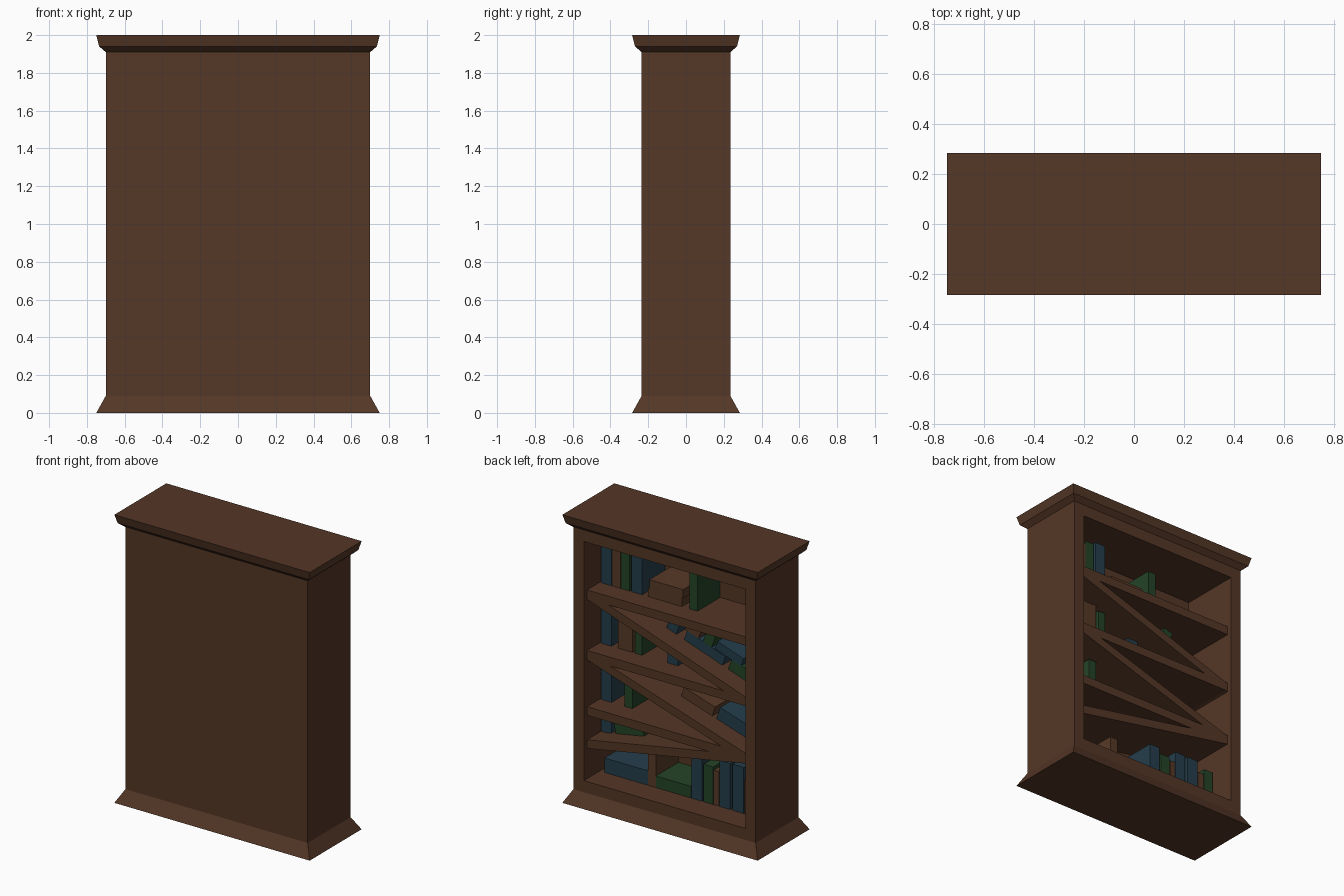
import bpy, bmesh, math
from mathutils import Matrix, Vector

if "Cube" in bpy.data.objects:
    bpy.data.objects.remove(bpy.data.objects["Cube"])


def material(name, rgb):
    m = bpy.data.materials.new(name)
    m.diffuse_color = (*rgb, 1)
    m.use_nodes = True
    m.node_tree.nodes["Principled BSDF"].inputs["Base Color"].default_value = m.diffuse_color
    return m


WOOD = material("dark wood", (0.089, 0.038, 0.0194))
BLUE = material("blue cover", (0.018, 0.048, 0.072))
GREEN = material("green cover", (0.018, 0.056, 0.020))
BROWN = material("brown cover", (0.095, 0.042, 0.020))


def finish(bm, name, mat):
    bmesh.ops.recalc_face_normals(bm, faces=bm.faces)
    me = bpy.data.meshes.new(name)
    bm.to_mesh(me)
    bm.free()
    me.materials.append(mat)
    ob = bpy.data.objects.new(name, me)
    bpy.context.collection.objects.link(ob)
    return ob


# Cabinet: rectangular rings (half width, half depth, height) joined into a shell
bm = bmesh.new()
rings = []
for w, d, z in [(.75, .285, 0), (.70, .235, .09), (.70, .235, 1.91),
                (.735, .27, 1.94), (.75, .285, 2.0)]:
    rings.append([bm.verts.new((sx * w, sy * d, z))
                  for sx, sy in ((-1, -1), (1, -1), (1, 1), (-1, 1))])
bm.faces.new(rings[0][::-1])
bm.faces.new(rings[-1])
for a, b in zip(rings, rings[1:]):
    for i in range(4):
        j = (i + 1) % 4
        bm.faces.new((a[i], a[j], b[j], b[i]))
bmesh.ops.recalc_face_normals(bm, faces=bm.faces)
# Open recess on the +y side
back = next(f for f in bm.faces if f.normal.y > 0.99)
bmesh.ops.inset_region(bm, faces=[back], thickness=0.08, use_even_offset=True)
hole = bmesh.ops.extrude_discrete_faces(bm, faces=[back])["faces"]
bmesh.ops.translate(bm, vec=(0, -0.425, 0), verts=hole[0].verts)
finish(bm, "cabinet", WOOD)

BACK, SHELF_FRONT, BOOK_FRONT = -0.19, 0.20, 0.06
THICK = 0.06


# Shelf: board between the two side walls, given top height at +x and -x ends
def shelf(name, z_left, z_right):
    bm = bmesh.new()
    prof = [(.62, z_left), (-.62, z_right), (-.62, z_right - THICK), (.62, z_left - THICK)]
    f = bm.faces.new([bm.verts.new((x, BACK, z)) for x, z in prof])
    g = bmesh.ops.extrude_face_region(bm, geom=[f])["geom"]
    bmesh.ops.translate(bm, vec=(0, SHELF_FRONT - BACK, 0),
                        verts=[v for v in g if isinstance(v, bmesh.types.BMVert)])
    finish(bm, name, WOOD)


shelf("upper_shelf", 1.48, 1.48)
shelf("upper_slanted_shelf", 1.475, 1.055)
shelf("middle_shelf", 1.06, 1.06)
shelf("middle_slanted_shelf", 1.055, 0.665)
shelf("lower_shelf", 0.67, 0.67)
shelf("lower_slanted_shelf", 0.44, 0.665)


# Book: block standing on (x centre, z), tilted about y to suit slanted boards
def book(x0, x1, z, h, mat, tilt=0.0):
    bm = bmesh.new()
    bmesh.ops.create_cube(bm, size=1)
    depth = BOOK_FRONT - BACK
    m = (Matrix.Translation(((x0 + x1) / 2, BACK + depth / 2, z))
         @ Matrix.Rotation(tilt, 4, 'Y')
         @ Matrix.Translation((0, 0, h / 2))
         @ Matrix.Diagonal((x1 - x0, depth, h, 1)))
    bmesh.ops.transform(bm, matrix=m, verts=bm.verts)
    finish(bm, "book", mat)


# Upright and flat books on level boards: (floor, [(x0, x1, height, colour)])
rows = [
    (1.48, [(.53, .61, .30, BLUE), (.46, .525, .28, BROWN), (.39, .457, .30, GREEN),
            (.295, .375, .32, BLUE), (-.13, -.07, .27, GREEN),
            (-.01, .25, .06, BROWN)]),
    (1.54, [(-.02, .24, .06, BROWN)]),
    (1.06, [(.53, .61, .30, BLUE), (.37, .48, .27, BROWN), (.295, .35, .24, GREEN),
            (.02, .10, .13, BLUE)]),
    (.67, [(.53, .61, .28, BLUE), (.37, .43, .24, GREEN)]),
    (.45, [(.53, .61, .14, BLUE)]),
    (.17, [(.25, .585, .10, BLUE), (.19, .25, .23, BROWN), (-.08, .19, .08, GREEN),
           (-.165, -.085, .30, BLUE), (-.25, -.175, .26, GREEN), (-.295, -.255, .24, BROWN),
           (-.38, -.30, .32, BLUE), (-.485, -.40, .32, BLUE), (-.535, -.49, .24, BROWN),
           (-.61, -.54, .28, GREEN)]),
]
for z, books in rows:
    for x0, x1, h, mat in books:
        book(x0, x1, z, h, mat)


# Tilted books following a slanted board: (z at +x end, z at -x end, books)
slopes = [
    (1.475, 1.055, [(.03, .11, .11, 0, BLUE), (-.33, -.02, .07, 0, BLUE),
                    (-.24, -.17, .11, .07, GREEN), (-.14, -.03, .06, .07, BROWN),
                    (-.47, -.26, .06, .08, BLUE), (-.58, -.36, .08, 0, GREEN)]),
    (1.055, 0.665, [(-.25, .0, .07, 0, BROWN), (-.57, -.27, .09, 0, BLUE)]),
    (0.44, 0.665, [(.28, .50, .08, 0, GREEN)]),
]
for za, zb, books in slopes:
    k = (za - zb) / 1.24
    for x0, x1, h, lift, mat in books:
        book(x0, x1, za - k * (.62 - (x0 + x1) / 2) + lift, h, mat, -math.atan(k))
